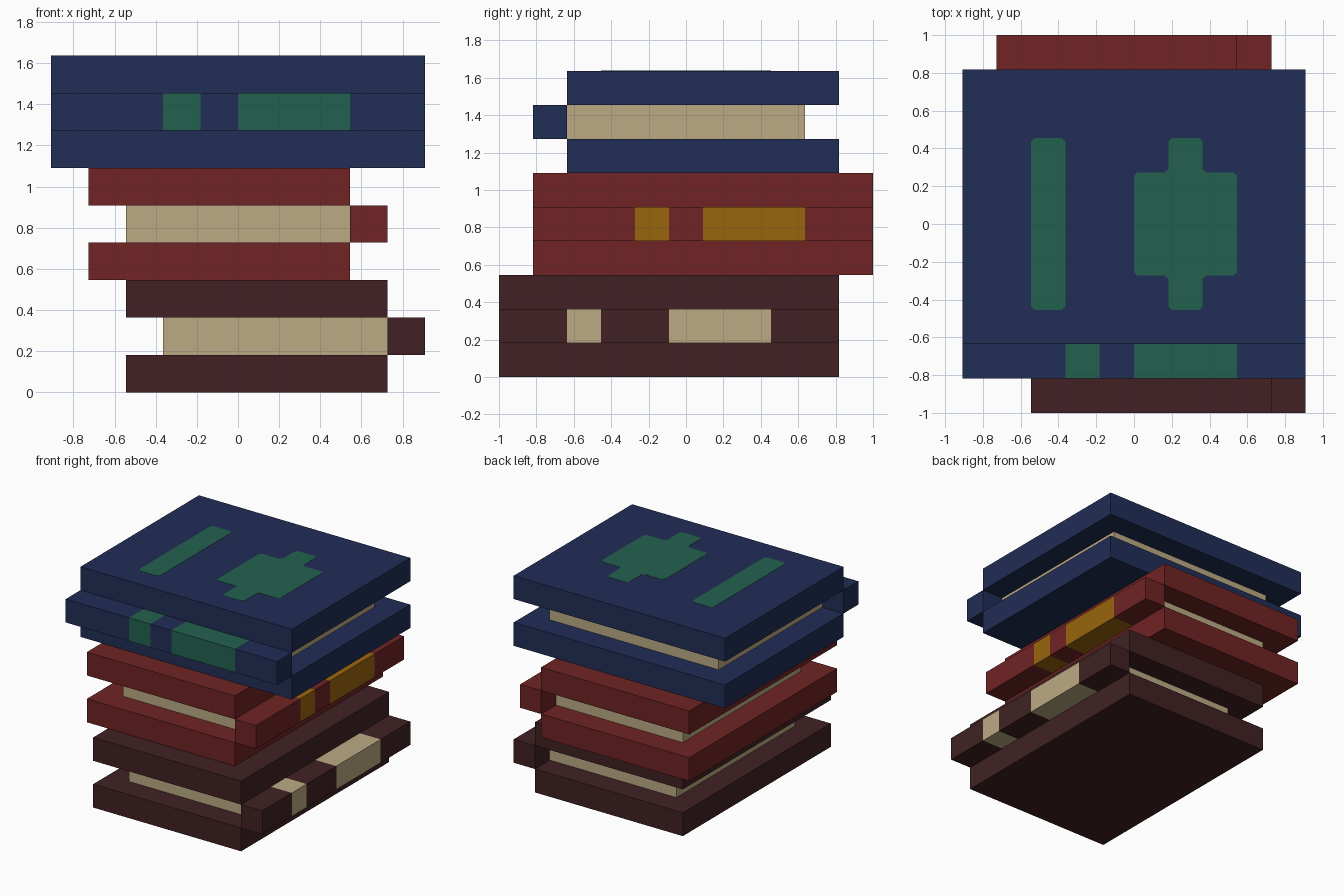
import bpy, bmesh
from mathutils import Vector

U = 1 / 11  # building unit: each book layer is two units thick

cube = bpy.data.objects.get("Cube")
if cube:
    bpy.data.objects.remove(cube, do_unlink=True)


def material(name, rgb):
    """Flat material from 0-255 display values, stored as linear."""
    lin = [((c / 255 + 0.055) / 1.055) ** 2.4 for c in rgb] + [1]
    m = bpy.data.materials.new(name)
    m.use_nodes = True
    m.diffuse_color = lin
    m.node_tree.nodes["Principled BSDF"].inputs["Base Color"].default_value = lin
    return m


brown = material("dark brown", (65, 33, 35))
red = material("deep red", (112, 35, 35))
navy = material("navy blue", (33, 45, 86))
cream = material("cream", (188, 170, 132))
gold = material("gold", (154, 102, 14))
green = material("green", (36, 97, 80))


def finish(name, bm, *mats):
    bmesh.ops.recalc_face_normals(bm, faces=bm.faces)
    mesh = bpy.data.meshes.new(name)
    bm.to_mesh(mesh)
    bm.free()
    for m in mats:
        mesh.materials.append(m)
    ob = bpy.data.objects.new(name, mesh)
    bpy.context.collection.objects.link(ob)
    return ob


def box_mesh(lo, hi):
    bm = bmesh.new()
    bmesh.ops.create_cube(bm, size=1)
    lo, hi = Vector(lo) * U, Vector(hi) * U
    for v in bm.verts:
        v.co = Vector([a + (c + 0.5) * (b - a) for a, b, c in zip(lo, hi, v.co)])
    return bm


def banded_spine(name, lo, hi, axis, bands, base, accent):
    """Box cut across its length, with the bands in the accent colour."""
    bm = box_mesh(lo, hi)
    normal = Vector([float(i == axis) for i in range(3)])
    for cut in sum(bands, ()):
        geom = bm.verts[:] + bm.edges[:] + bm.faces[:]
        bmesh.ops.bisect_plane(bm, geom=geom, plane_co=normal * cut * U, plane_no=normal)
    for f in bm.faces:
        pos = f.calc_center_median()[axis] / U
        f.material_index = int(any(a < pos < b for a, b in bands))
    finish(name, bm, base, accent)


def book(name, z, x, y, page_x, page_y, spine_x, spine_y, axis, bands, base, accent):
    for part, h in (("bottom_cover", z), ("top_cover", z + 4)):
        finish(f"{name}_{part}", box_mesh((x[0], y[0], h), (x[1], y[1], h + 2)), base)
    finish(f"{name}_pages", box_mesh((page_x[0], page_y[0], z + 2),
                                     (page_x[1], page_y[1], z + 4)), cream)
    banded_spine(f"{name}_spine", (spine_x[0], spine_y[0], z + 2),
                 (spine_x[1], spine_y[1], z + 4), axis, bands, base, accent)


# Stack of three books, bottom to top
book("brown_book", 0, (-6, 8), (-11, 9), (-4, 8), (-9, 7),
     (8, 10), (-11, 9), 1, [(-7, -5), (-1, 5)], brown, cream)
book("red_book", 6, (-8, 6), (-9, 11), (-6, 6), (-7, 9),
     (6, 8), (-9, 11), 1, [(-3, -1), (1, 7)], red, gold)
book("blue_book", 12, (-10, 10), (-7, 9), (-8, 8), (-7, 7),
     (-10, 10), (-9, -7), 0, [(-4, -2), (0, 6)], navy, green)


def plate(name, outline, mat, chamfer=0.2, thick=0.003):
    """Thin inlay on the top cover with slightly clipped corners."""
    bm = bmesh.new()
    verts = []
    pts = [Vector(p) for p in outline]
    for i, p in enumerate(pts):
        for q in (pts[i - 1], pts[(i + 1) % len(pts)]):
            c = (p + (q - p).normalized() * chamfer) * U
            verts.append(bm.verts.new((c.x, c.y, 18 * U - thick / 2)))
    face = bm.faces.new(verts)
    up = bmesh.ops.extrude_face_region(bm, geom=[face])["geom"]
    top = [g for g in up if isinstance(g, bmesh.types.BMVert)]
    bmesh.ops.translate(bm, verts=top, vec=(0, 0, thick))
    finish(name, bm, mat)


# Cover decoration: a strip and a stepped emblem
plate("cover_strip", [(-6, -5), (-4, -5), (-4, 5), (-6, 5)], green)
plate("cover_emblem", [(2, -5), (4, -5), (4, -3), (6, -3), (6, 3), (4, 3),
                       (4, 5), (2, 5), (2, 3), (0, 3), (0, -3), (2, -3)], green)
